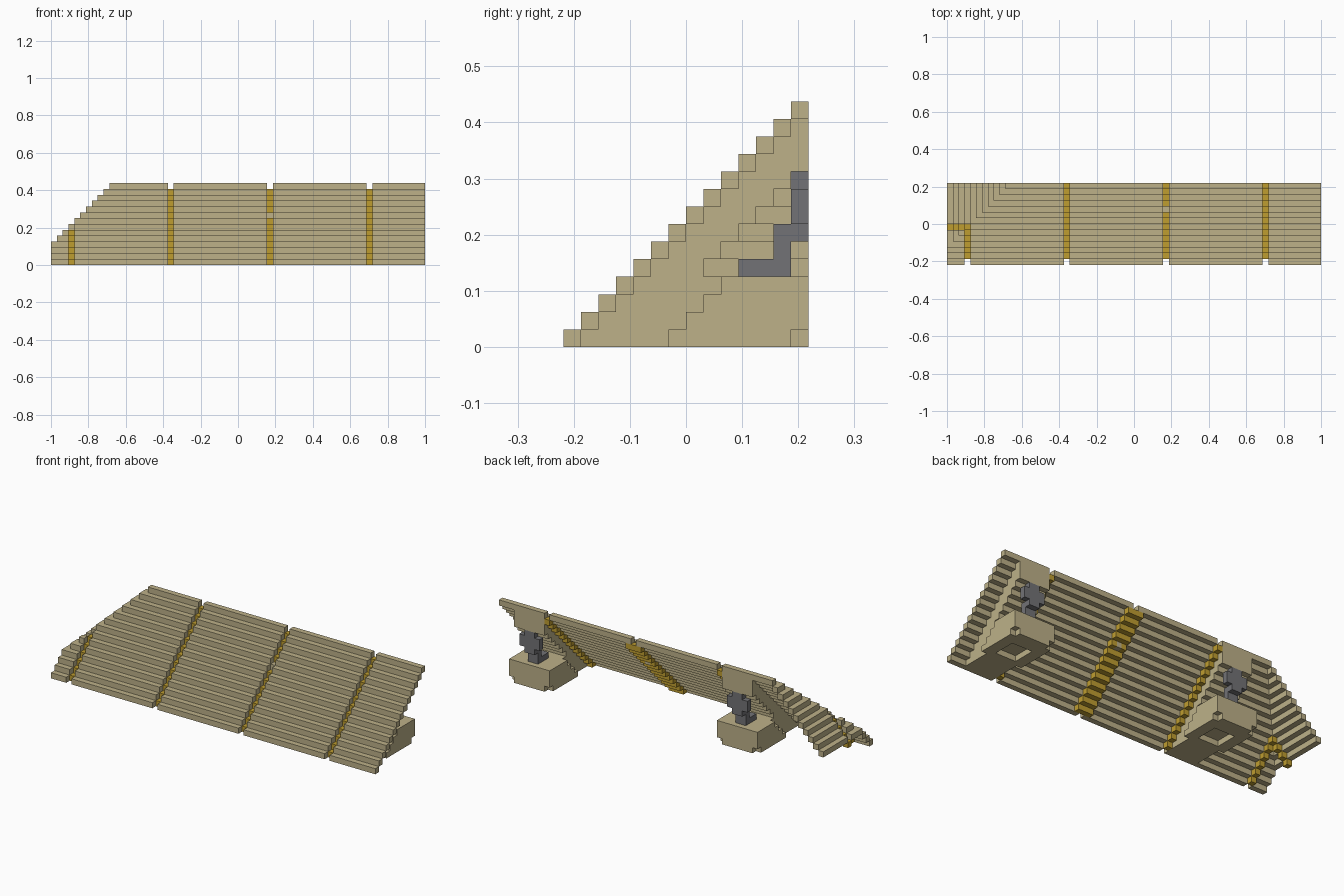
import bpy, bmesh
from mathutils import Matrix, Vector

U = 2 / 64  # one block cell

if "Cube" in bpy.data.objects:
    bpy.data.objects.remove(bpy.data.objects["Cube"])


def material(name, rgb):
    m = bpy.data.materials.new(name)
    m.use_nodes = True
    m.diffuse_color = (*rgb, 1)
    m.node_tree.nodes["Principled BSDF"].inputs["Base Color"].default_value = (*rgb, 1)
    return m


TAN = material("tan", (0.51, 0.44, 0.25))
GOLD = material("gold", (0.52, 0.34, 0.03))
GREY = material("dark grey", (0.17, 0.17, 0.18))


def build(name, boxes, mat):
    """Each box is x0, x1, y0, y1, z0, z1 in cells."""
    bm = bmesh.new()
    for x0, x1, y0, y1, z0, z1 in boxes:
        centre = Vector(((x0 + x1) / 2 - 32, (y0 + y1) / 2 - 7, (z0 + z1) / 2)) * U
        size = Vector((x1 - x0, y1 - y0, z1 - z0)) * U
        place = Matrix.Translation(centre) @ Matrix.Diagonal(size).to_4x4()
        bmesh.ops.create_cube(bm, size=1, matrix=place)
    me = bpy.data.meshes.new(name)
    bm.to_mesh(me)
    bm.free()
    me.materials.append(mat)
    bpy.context.collection.objects.link(bpy.data.objects.new(name, me))


# Sloping slats, split by the joints
slats = []
for j in range(14):
    start = max(0, j - 3)
    for joint in (3, 20, 37, 54, 64):
        if joint == 3 and j > 6:
            continue
        if joint > start:
            slats.append((start, joint, j, j + 1, j, j + 1))
        start = joint + 1
slats.append((37, 38, 9, 10, 8, 9))
build("sloping_slats", slats, TAN)

# Slats returning along the hipped side
returns = []
for z in range(3, 14):
    x = z - 3
    if z < 6:
        returns += [(x, x + 1, z + 1, 6, z, z + 1), (x, x + 1, 7, 14, z, z + 1)]
    else:
        returns.append((x, x + 1, z + 1, 14, z, z + 1))
build("side_slats", [b for b in returns if b[3] > b[2]], TAN)


# Stepped beams under the joints
def beam(x0, x1, count, skip=None):
    return [(x0, x1, j + 1, j + 2, j, j + 1) for j in range(count) if j != skip]


build("outer_beam_left", beam(54, 55, 13), GOLD)
build("outer_beam_right", beam(20, 21, 13), GOLD)
build("centre_beam", beam(36, 39, 13, 8) + [(36, 37, 9, 10, 8, 9), (38, 39, 9, 10, 8, 9)], GOLD)
build("corner_beam", beam(3, 4, 6), GOLD)
build("side_beam", [(z - 2, z - 1, 6, 7, z, z + 1) for z in range(2, 5)], GOLD)

# Two feet, each with a bracket, a post and a plate
for side, x, f in (("left", 54, 55), ("right", 13, 14)):
    foot = [(x, x + 8, z + 6, 14, z, z + 1) for z in range(1, 4)]
    foot += [(x, x + 8, 6, 7, 0, 1), (x, x + 2, 7, 11, 0, 1), (x + 6, x + 8, 7, 11, 0, 1),
             (x, x + 8, 11, 13, 0, 1), (x + 1, x + 7, 13, 14, 0, 1)]
    foot += [(f, f + 6, z + 1, z + 6, z, z + 1) for z in range(4)]
    build("foot_" + side, foot, TAN)
    build("bracket_" + side,
          [(f, f + 6, z + 1, min(z + 4, 14), z, z + 1) for z in range(4, 13)], TAN)
    c = x + 4
    build("post_" + side, [(c - 1, c + 1, 10, 13, 4, 5), (c - 1, c + 1, 12, 13, 5, 7)], GREY)
    build("plate_" + side, [(c - 1, c + 1, 13, 14, 6, 7), (c - 2, c + 2, 13, 14, 7, 9),
                            (c - 1, c + 1, 13, 14, 9, 10)], GREY)
